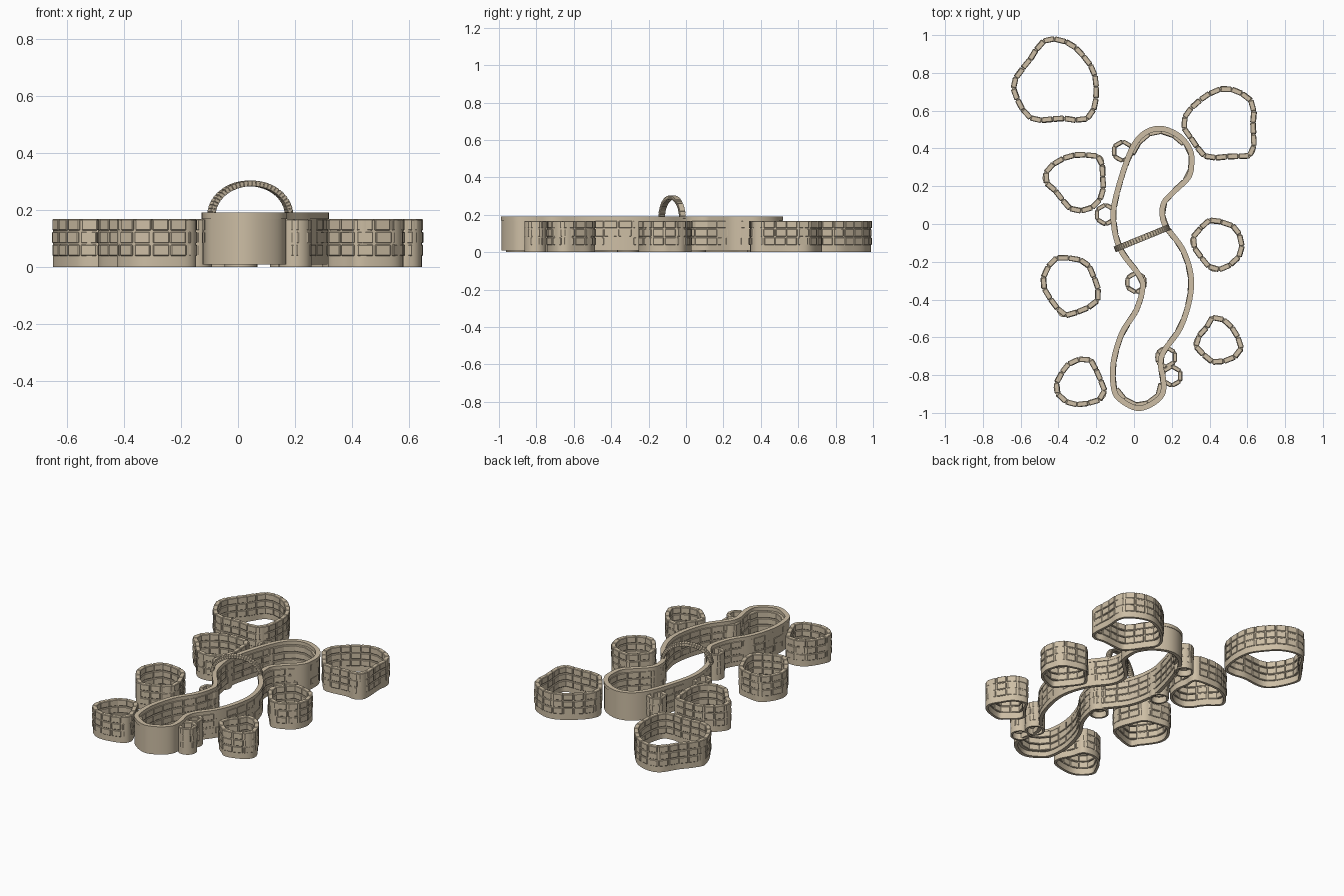
import bpy, bmesh, math, random
from mathutils import Vector, Matrix

random.seed(4)
cube = bpy.data.objects.get("Cube")
if cube:
    bpy.data.objects.remove(cube)

stone = bpy.data.materials.new("sandstone")
stone.use_nodes = True
colour = (0.61, 0.515, 0.375, 1)
stone.diffuse_color = colour
stone.node_tree.nodes["Principled BSDF"].inputs["Base Color"].default_value = colour

WALL_TOP = 0.17
BRICK_BASE = 0.036
ROWS = 3


def make_object(name, bm, smooth=False, bevel=0):
    bmesh.ops.recalc_face_normals(bm, faces=bm.faces)
    mesh = bpy.data.meshes.new(name)
    bm.to_mesh(mesh)
    bm.free()
    mesh.materials.append(stone)
    obj = bpy.data.objects.new(name, mesh)
    bpy.context.collection.objects.link(obj)
    if smooth:
        bpy.ops.object.select_all(action="DESELECT")
        obj.select_set(True)
        bpy.context.view_layer.objects.active = obj
        bpy.ops.object.shade_smooth_by_angle(angle=math.radians(35))
    if bevel:
        mod = obj.modifiers.new("worn edges", "BEVEL")
        mod.width = bevel
        mod.segments = 1
    return obj


def closed_curve(points, steps=8):
    """Smooth closed curve through the control points."""
    pts = [Vector(p) for p in points]
    n = len(pts)
    out = []
    for i in range(n):
        a, b, c, d = (pts[(i + k) % n] for k in (-1, 0, 1, 2))
        for s in range(steps):
            t = s / steps
            out.append(0.5 * (2 * b + (c - a) * t + (2 * a - 5 * b + 4 * c - d) * t ** 2
                              + (3 * b - a - 3 * c + d) * t ** 3))
    return out


def resample(path, count):
    """Evenly spaced points along a closed path."""
    loop = path + [path[0]]
    total = sum((q - p).length for p, q in zip(loop, loop[1:]))
    out, walked, i = [], 0, 0
    for k in range(count):
        target = total * k / count
        while walked + (loop[i + 1] - loop[i]).length < target:
            walked += (loop[i + 1] - loop[i]).length
            i += 1
        step = loop[i + 1] - loop[i]
        out.append(loop[i] + step.normalized() * (target - walked))
    return out


def length(path):
    return sum((path[i] - path[i - 1]).length for i in range(len(path)))


def band(name, path, half, low, high):
    """Continuous wall with a rectangular section along a closed path."""
    bm = bmesh.new()
    rings = []
    for i, p in enumerate(path):
        t = (path[(i + 1) % len(path)] - path[i - 1]).normalized()
        side = Vector((-t.y, t.x)) * half
        rings.append([bm.verts.new((*(p + side * s), z))
                      for s, z in ((1, low), (1, high), (-1, high), (-1, low))])
    for i, ring in enumerate(rings):
        prev = rings[i - 1]
        for k in range(4):
            bm.faces.new((prev[k - 1], prev[k], ring[k], ring[k - 1]))
    return make_object(name, bm, smooth=True)


def brickwork(name, path, brick, depth, inset=lambda p: 0, top=WALL_TOP):
    """Courses of separate straight blocks along a closed path."""
    nodes = resample(path, max(5, round(length(path) / brick)))
    course = (top - BRICK_BASE) / ROWS
    bm = bmesh.new()
    for i, q in enumerate(nodes):
        p = nodes[i - 1]
        along = q - p
        inward = Vector((along.y, -along.x)).normalized()
        for row in range(ROWS):
            mid = (p + q) / 2 + inward * (inset(q) + random.uniform(-0.0015, 0.0015))
            z = BRICK_BASE + course * (row + 0.5)
            mid += along * random.uniform(-0.04, 0.04)
            size = (along.length - 0.004, depth, course - 0.005)
            bmesh.ops.create_cube(bm, size=1, matrix=(
                Matrix.Translation((mid.x, mid.y, z))
                @ Matrix.Rotation(math.atan2(along.y, along.x), 4, "Z")
                @ Matrix.Diagonal((*size, 1))))
    return make_object(name, bm, bevel=0.003)


def planter(name, points):
    path = closed_curve(points)
    band(name + "_core", path, 0.008, 0, WALL_TOP - 0.005)
    brickwork(name + "_bricks", path, 0.062, 0.028)


# Seven free-standing planters, each outlined clockwise
planter("back_right_planter", [
    (-.42, .98), (-.33, .95), (-.26, .88), (-.21, .8), (-.2, .68), (-.23, .57), (-.3, .55),
    (-.38, .56), (-.515, .55), (-.585, .6), (-.64, .725), (-.615, .79), (-.55, .87), (-.49, .96)])
planter("back_left_planter", [
    (.455, .715), (.53, .71), (.61, .665), (.635, .61), (.63, .53), (.635, .395), (.595, .355),
    (.53, .36), (.4, .35), (.355, .38), (.305, .45), (.26, .525), (.29, .6), (.375, .675)])
planter("upper_right_planter", [
    (-.315, .365), (-.18, .355), (-.17, .28), (-.16, .21), (-.18, .13), (-.235, .08),
    (-.31, .07), (-.36, .1), (-.4, .16), (-.475, .235), (-.44, .305), (-.38, .345)])
planter("middle_right_planter", [
    (-.41, -.18), (-.315, -.185), (-.25, -.205), (-.215, -.275), (-.19, -.345), (-.19, -.4),
    (-.235, -.44), (-.37, -.485), (-.41, -.44), (-.475, -.345), (-.475, -.265)])
planter("front_right_planter", [
    (-.29, -.715), (-.22, -.725), (-.195, -.79), (-.155, -.88), (-.18, -.93),
    (-.29, -.955), (-.36, -.94), (-.415, -.88), (-.4, -.82), (-.35, -.745)])
planter("middle_left_planter", [
    (.4, .02), (.47, .01), (.54, -.02), (.565, -.08), (.57, -.13), (.535, -.2),
    (.43, -.245), (.38, -.205), (.31, -.11), (.315, -.065), (.36, -.015)])
planter("front_left_planter", [
    (.415, -.495), (.49, -.515), (.535, -.575), (.57, -.645), (.54, -.7), (.435, -.735),
    (.385, -.705), (.33, -.655), (.33, -.61), (.38, -.555)])

# Winding central pond: smooth core, brick lining and flat coping
pond = closed_curve([
    (.145, .505), (.24, .465), (.295, .395), (.305, .33), (.29, .25), (.215, .175),
    (.16, .115), (.15, .05), (.17, -.015), (.255, -.13), (.3, -.265), (.295, -.395),
    (.245, -.55), (.16, -.67), (.14, -.74), (.155, -.82), (.15, -.9), (.09, -.955),
    (.015, -.975), (-.065, -.935), (-.105, -.88), (-.11, -.74), (-.065, -.58),
    (.01, -.46), (.045, -.345), (.03, -.275), (-.075, -.13), (-.11, .035),
    (-.085, .185), (-.015, .39), (.055, .48)], 5)


def end_inset(p):
    return 0.013 if p.y > 0.38 or p.y < -0.86 else 0.001


band("pond_wall", pond, 0.011, 0.008, WALL_TOP)
brickwork("pond_bricks", pond, 0.075, 0.028, end_inset)
band("pond_coping", pond, 0.0145, WALL_TOP - 0.002, 0.19)

# Small round pillars set against the pond wall
for i, (x, y) in enumerate([(-.06, .385), (-.15, .05), (.01, -.31), (.17, -.705), (.2, -.805)]):
    ring = [Vector((x + 0.052 * math.sin(a), y + 0.052 * math.cos(a)))
            for a in (math.tau * k / 24 for k in range(24))]
    band(f"small_pot_{i + 1}_core", ring, 0.006, 0, WALL_TOP - 0.005)
    brickwork(f"small_pot_{i + 1}_bricks", ring, 0.055, 0.022)

# Arched footbridge of narrow blocks over the pond
centre = Vector((0.043, -0.075, 0.18))
turn = Matrix.Rotation(math.atan2(0.11, 0.27), 4, "Z")
STONES = 30
bm = bmesh.new()


def arch(angle, grow):
    return Vector(((0.147 + grow) * math.cos(angle), 0, (0.113 + grow) * math.sin(angle)))


for k in range(STONES):
    ends = [math.pi * (k + f) / STONES for f in (0.04, 0.96)]
    verts = [bm.verts.new(centre + turn @ (arch(a, g) + Vector((0, w, 0))))
             for a in ends for g in (-0.01, 0.01) for w in (-0.016, 0.016)]
    for f in ((0, 1, 3, 2), (4, 5, 7, 6), (0, 1, 5, 4), (2, 3, 7, 6), (0, 2, 6, 4), (1, 3, 7, 5)):
        bm.faces.new([verts[j] for j in f])
make_object("bridge_stones", bm, bevel=0.001)

# Continuous slab holding the bridge stones together
bm = bmesh.new()
sections = [[bm.verts.new(centre + turn @ (arch(math.pi * k / STONES, g) + Vector((0, w, 0))))
             for g, w in ((-0.008, -0.014), (-0.008, 0.014), (0.008, 0.014), (0.008, -0.014))]
            for k in range(STONES + 1)]
for a, b in zip(sections, sections[1:]):
    for j in range(4):
        bm.faces.new((a[j - 1], a[j], b[j], b[j - 1]))
bm.faces.new(sections[0])
bm.faces.new(sections[-1])
make_object("bridge_slab", bm, smooth=True)
